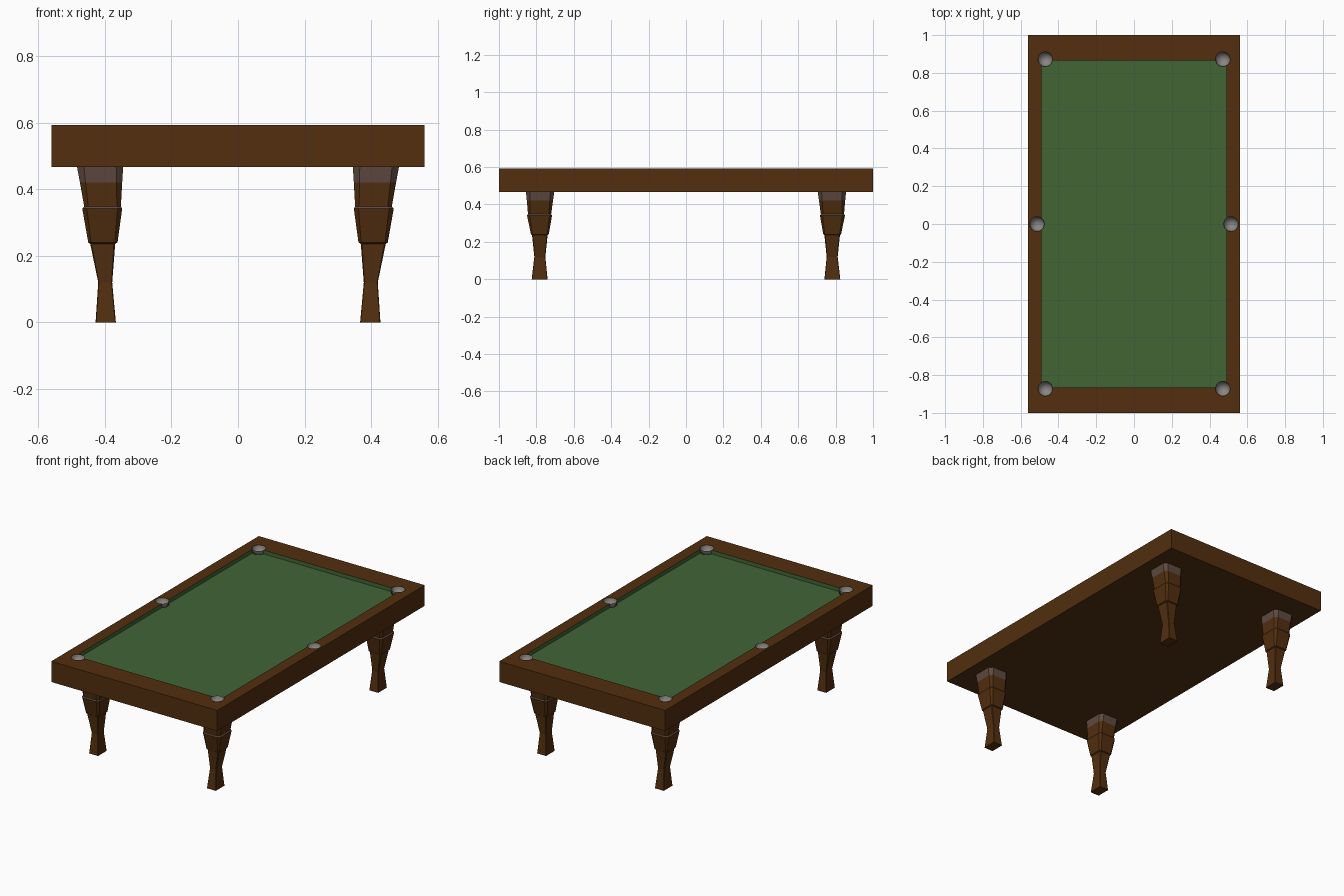
import bpy, bmesh, math

if "Cube" in bpy.data.objects:
    bpy.data.objects.remove(bpy.data.objects["Cube"])


def material(name, rgb):
    m = bpy.data.materials.new(name)
    m.diffuse_color = (*rgb, 1)
    m.use_nodes = True
    m.node_tree.nodes["Principled BSDF"].inputs["Base Color"].default_value = m.diffuse_color
    return m


wood = material("brown wood", (0.085, 0.028, 0.0046))
cloth = material("green cloth", (0.054, 0.128, 0.036))
metal = material("pocket grey", (0.25, 0.235, 0.225))
worn = material("grey brown wood", (0.112, 0.068, 0.053))


def add_object(name, bm, mats):
    bmesh.ops.recalc_face_normals(bm, faces=bm.faces)
    me = bpy.data.meshes.new(name)
    bm.to_mesh(me)
    bm.free()
    for m in mats:
        me.materials.append(m)
    ob = bpy.data.objects.new(name, me)
    bpy.context.collection.objects.link(ob)
    return ob


def loft(name, rings, mats, rule):
    """Skin a stack of equal-length point rings and cap both ends."""
    bm = bmesh.new()
    loops = [[bm.verts.new(p) for p in ring] for ring in rings]
    for a, b in zip(loops, loops[1:]):
        for i in range(len(a)):
            j = (i + 1) % len(a)
            bm.faces.new((a[i], a[j], b[j], b[i]))
    bm.faces.new(loops[0])
    bm.faces.new(loops[-1])
    bm.normal_update()
    for f in bm.faces:
        f.material_index = rule(f.calc_center_median())
    return add_object(name, bm, mats)


def rect(hx, hy, z):
    return [(-hx, -hy, z), (hx, -hy, z), (hx, hy, z), (-hx, hy, z)]


def octagon(x0, x1, y0, y1, z, c, sx, sy):
    pts = [(x0 + c, y0), (x1 - c, y0), (x1, y0 + c), (x1, y1 - c),
           (x1 - c, y1), (x0 + c, y1), (x0, y1 - c), (x0, y0 + c)]
    return [(x * sx, y * sy, z) for x, y in pts]


# Table body: apron, rail top, cushion walls and sunken cloth bed
TOP, BED = 0.593, 0.57
body = loft("table_body",
            [rect(0.56, 1, 0.467), rect(0.56, 1, TOP),
             rect(0.49, 0.865, TOP), rect(0.49, 0.865, BED)],
            [wood, cloth],
            lambda c: int(abs(c.x) < 0.495 and abs(c.y) < 0.87 and c.z > 0.55))

# Pocket holes cut through rail and bed
R = 0.039
pockets = [(sx * 0.47, sy * 0.872) for sx in (-1, 1) for sy in (-1, 1)]
pockets += [(-0.513, 0), (0.513, 0)]
bm = bmesh.new()
for x, y in pockets:
    geo = bmesh.ops.create_cone(bm, cap_ends=True, segments=16,
                                radius1=R, radius2=R, depth=0.1)
    bmesh.ops.translate(bm, verts=geo["verts"], vec=(x, y, 0.6))
cutter = add_object("pocket_cutter", bm, [wood])
cutter.hide_render = True
mod = body.modifiers.new("pockets", "BOOLEAN")
mod.operation, mod.solver, mod.object = "DIFFERENCE", "EXACT", cutter
bpy.context.view_layer.objects.active = body
bpy.ops.object.modifier_apply(modifier=mod.name)
bpy.data.objects.remove(cutter)

# Pocket bowls: open half spheres with the inside facing up
for n, (x, y) in enumerate(pockets):
    bm = bmesh.new()
    bmesh.ops.create_uvsphere(bm, u_segments=16, v_segments=10, radius=R)
    bmesh.ops.delete(bm, geom=[v for v in bm.verts if v.co.z > 0.001],
                     context="VERTS")
    ob = add_object(f"pocket_{n + 1}", bm, [metal])
    ob.data.flip_normals()
    if ob.data.polygons[0].normal.z < 0:
        ob.data.flip_normals()
    ob.data.shade_smooth()
    ob.location = (x, y, TOP - 0.001)

# Legs: tapered, waisted near the floor, with a raised collar
# columns: x0, x1, y0, y1, z, corner chamfer
PROFILE = [
    (0.367, 0.428, 0.740, 0.825, 0.0, 0.002),
    (0.378, 0.420, 0.752, 0.811, 0.12, 0.002),
    (0.369, 0.444, 0.740, 0.823, 0.236, 0.004),
    (0.362, 0.450, 0.734, 0.829, 0.240, 0.008),
    (0.348, 0.468, 0.716, 0.850, 0.342, 0.014),
    (0.352, 0.462, 0.721, 0.845, 0.348, 0.012),
    (0.348, 0.475, 0.711, 0.851, 0.420, 0.017),
    (0.345, 0.484, 0.704, 0.856, 0.469, 0.021),
]
for sx, side in ((-1, "left"), (1, "right")):
    for sy, end in ((-1, "front"), (1, "back")):
        loft(f"{end}_{side}_leg", [octagon(*p, sx, sy) for p in PROFILE],
             [wood, worn],
             lambda c: int(c.z > 0.42 or 0.343 < c.z < 0.347))
